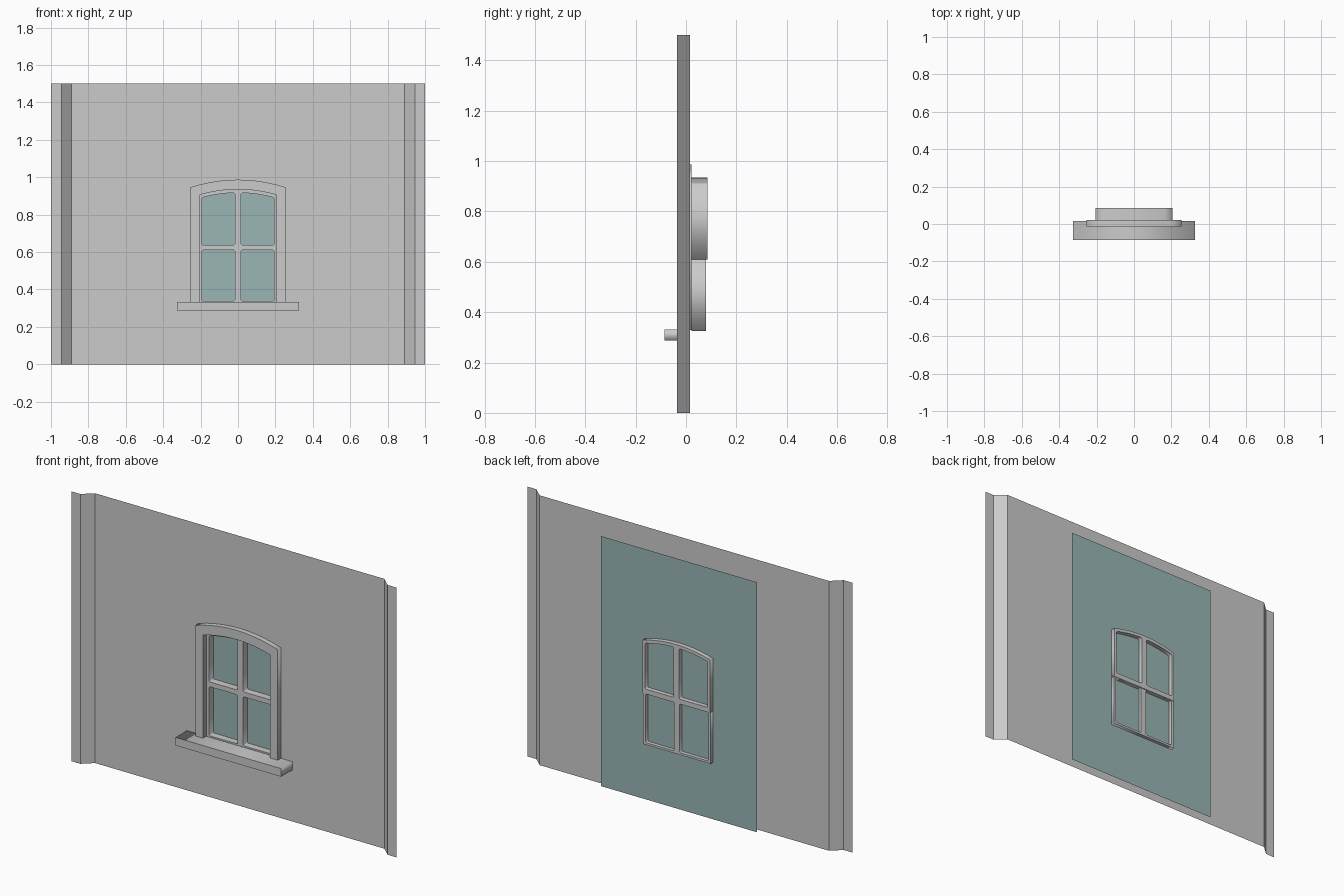
import bpy

if "Cube" in bpy.data.objects:
    bpy.data.objects.remove(bpy.data.objects["Cube"])


def arch(half, side, crown, n=10):
    """Points of a shallow arch from +half to -half."""
    pts = []
    for i in range(n + 1):
        t = 1 - 2 * i / n
        pts.append((half * t, crown - (crown - side) * t * t))
    return pts


def extruded(name, loops, y0, y1):
    """Flat outline (first loop) with holes (other loops) in the xz plane, running from y0 to y1."""
    cu = bpy.data.curves.new(name, 'CURVE')
    cu.dimensions = '2D'
    cu.fill_mode = 'BOTH' if y1 > y0 else 'FRONT'
    cu.extrude = (y1 - y0) / 2
    for pts in loops:
        sp = cu.splines.new('POLY')
        sp.points.add(len(pts) - 1)
        for p, (x, z) in zip(sp.points, pts):
            p.co = (x, z, 0, 1)
        sp.use_cyclic_u = True
    ob = bpy.data.objects.new(name, cu)
    bpy.context.collection.objects.link(ob)
    ob.rotation_euler = (1.5707963, 0, 0)
    ob.location = (0, (y0 + y1) / 2, 0)
    bpy.ops.object.select_all(action='DESELECT')
    bpy.context.view_layer.objects.active = ob
    ob.select_set(True)
    bpy.ops.object.convert(target='MESH')
    bpy.ops.object.transform_apply(location=True, rotation=True, scale=True)
    return bpy.context.object


def sheet(name, verts, faces):
    me = bpy.data.meshes.new(name)
    me.from_pydata(verts, [], faces)
    ob = bpy.data.objects.new(name, me)
    bpy.context.collection.objects.link(ob)
    return ob


def rect(x0, x1, z0, z1):
    return [(x0, z0), (x1, z0), (x1, z1), (x0, z1)]


def pane(side, z0, z1, drop=0.0, c=0.006):
    """Pane opening with small corner chamfers; the top falls by 'drop' towards the jamb."""
    a, b = 0.017, 0.193
    pts = [(a, z0 + c), (a + c, z0), (b - c, z0), (b, z0 + c), (b, z1 - drop - c)]
    for i in range(5):
        x = (b - c) + (a + c - b + c) * i / 4
        pts.append((x, z1 - drop * (x / b) ** 2))
    pts.append((a, z1 - c))
    return [(side * x, z) for x, z in pts]


WALL_Y = 0.015
opening = [(-0.207, 0.325), (0.207, 0.325)] + arch(0.207, 0.905, 0.935)

# Wall sheet with arched window opening
extruded("wall", [rect(-0.89, 0.89, 0, 1.5), opening], WALL_Y, WALL_Y)

# Stepped-forward wall edges, mirrored
profile = [(0.89, WALL_Y), (0.945, -0.035), (1.0, -0.035)]
edge = sheet("wall_edges", [(x, y, z) for x, y in profile for z in (0, 1.5)],
             [(0, 2, 3, 1), (2, 4, 5, 3)])
edge.modifiers.new("mirror", 'MIRROR')

# Arched surround
extruded("window_surround",
         [[(0.253, 0.33)] + arch(0.253, 0.947, 0.987) + [(-0.253, 0.33), (-0.207, 0.33)]
          + arch(0.207, 0.905, 0.935)[::-1] + [(0.207, 0.33)]], -0.013, 0.021)

# Sill
extruded("window_sill", [rect(-0.325, 0.325, 0.287, 0.332)], -0.085, WALL_Y)

# Upper and lower sashes
extruded("upper_sash",
         [[(-0.207, 0.61), (0.207, 0.61)] + arch(0.207, 0.905, 0.935),
          pane(1, 0.637, 0.917, 0.026), pane(-1, 0.637, 0.917, 0.026)], 0.02, 0.085)
extruded("lower_sash",
         [rect(-0.207, 0.207, 0.325, 0.625), pane(1, 0.337, 0.61), pane(-1, 0.337, 0.61)],
         0.021, 0.08)

# Glass sheet behind the wall
glass = sheet("glass_panel",
              [(x, 0.06, z) for x, z in rect(-0.48, 0.48, 0.01, 1.4)], [(0, 1, 2, 3)])
mat = bpy.data.materials.new("glass")
mat.diffuse_color = (0.32, 0.47, 0.46, 1)
mat.use_nodes = True
mat.node_tree.nodes["Principled BSDF"].inputs["Base Color"].default_value = mat.diffuse_color
glass.data.materials.append(mat)
